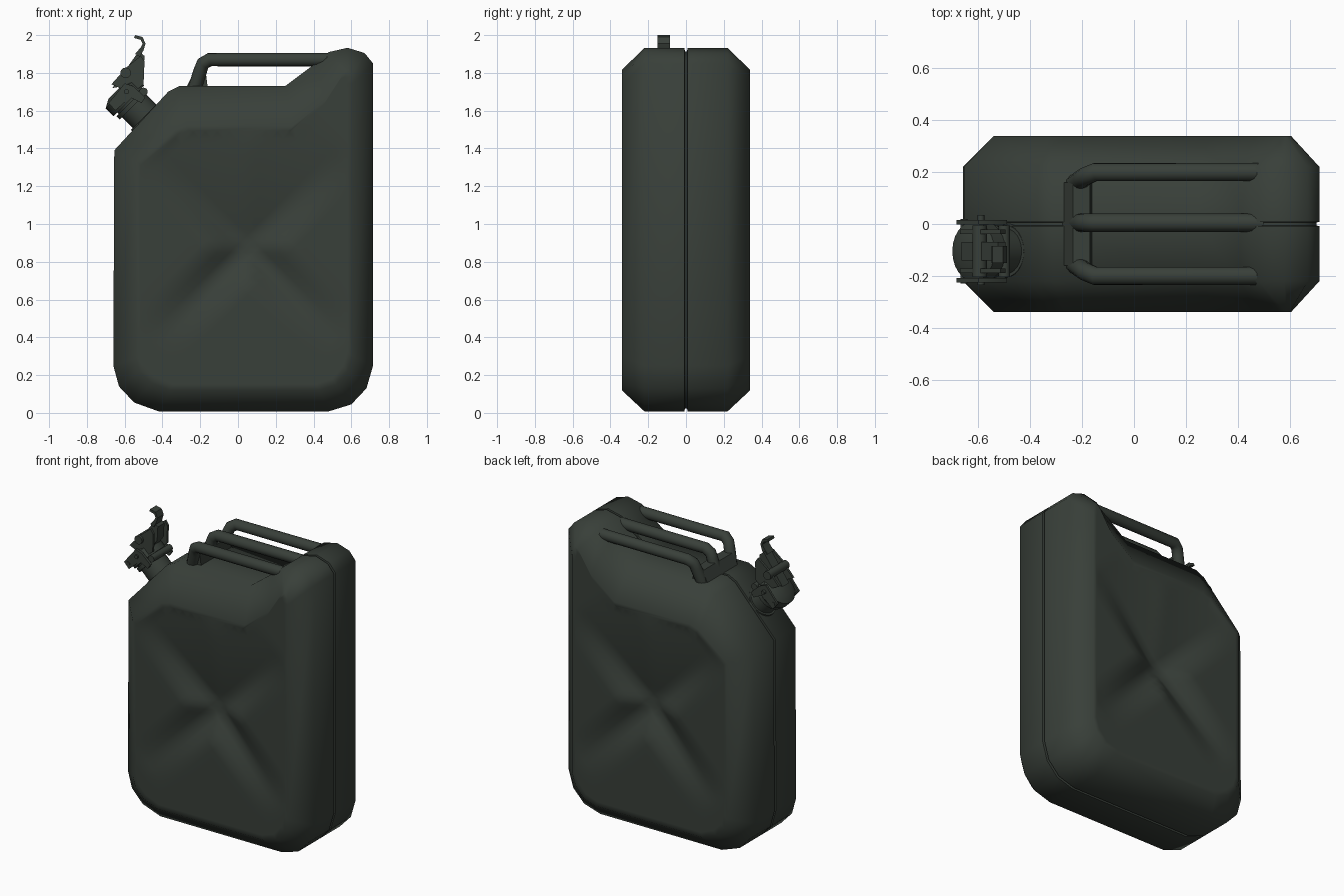
import bpy, bmesh, math
from mathutils import Vector

if "Cube" in bpy.data.objects:
    bpy.data.objects.remove(bpy.data.objects["Cube"])

green = bpy.data.materials.new("dark olive green")
green.diffuse_color = (0.040, 0.050, 0.041, 1)
green.use_nodes = True
green.node_tree.nodes["Principled BSDF"].inputs["Base Color"].default_value = green.diffuse_color


def finish(name, bm, angle=60):
    bmesh.ops.recalc_face_normals(bm, faces=bm.faces)
    me = bpy.data.meshes.new(name)
    bm.to_mesh(me)
    bm.free()
    me.materials.append(green)
    ob = bpy.data.objects.new(name, me)
    bpy.context.collection.objects.link(ob)
    bpy.ops.object.select_all(action='DESELECT')
    ob.select_set(True)
    bpy.context.view_layer.objects.active = ob
    bpy.ops.object.shade_smooth_by_angle(angle=math.radians(angle))
    return ob


def rod(name, a, b, r, r2=None, sides=24):
    """Cylinder or cone from a to b."""
    a, b = Vector(a), Vector(b)
    bm = bmesh.new()
    bmesh.ops.create_cone(bm, cap_ends=True, segments=sides, radius1=r,
                          radius2=r if r2 is None else r2, depth=(b - a).length)
    rot = Vector((0, 0, 1)).rotation_difference(b - a)
    for v in bm.verts:
        v.co = rot @ v.co + (a + b) / 2
    return finish(name, bm, 40)


def plate(name, pts, y0, y1):
    """Extrude an x-z profile between two y values."""
    bm = bmesh.new()
    f = bm.faces.new([bm.verts.new((x, y0, z)) for x, z in pts])
    ext = bmesh.ops.extrude_face_region(bm, geom=[f])['geom']
    for v in ext:
        if isinstance(v, bmesh.types.BMVert):
            v.co.y = y1
    return finish(name, bm, 35)


def tube(name, pts, r):
    """Round bent tube along a path."""
    cu = bpy.data.curves.new(name, 'CURVE')
    cu.dimensions = '3D'
    cu.bevel_depth, cu.bevel_resolution, cu.use_fill_caps = r, 4, True
    sp = cu.splines.new('POLY')
    sp.points.add(len(pts) - 1)
    for p, c in zip(sp.points, pts):
        p.co = (*c, 1)
    tmp = bpy.data.objects.new(name + "_path", cu)
    bpy.context.collection.objects.link(tmp)
    bm = bmesh.new()
    bm.from_mesh(tmp.evaluated_get(bpy.context.evaluated_depsgraph_get()).to_mesh())
    bpy.data.objects.remove(tmp)
    return finish(name, bm)


# Can body: outline, chamfered front and back, centre seam
outer = [(-.66, .25), (-.63, .14), (-.55, .055), (-.42, .008), (.48, .008), (.60, .045),
         (.68, .13), (.715, .25), (.715, 1.85), (.67, 1.905), (.58, 1.933), (.48, 1.91),
         (.41, 1.85), (.25, 1.73), (-.31, 1.73), (-.37, 1.70), (-.655, 1.39)]
inner = [(-.54, .29), (-.52, .22), (-.46, .16), (-.36, .12), (.43, .12), (.52, .15),
         (.58, .22), (.605, .30), (.605, 1.74), (.60, 1.78), (.585, 1.815), (.56, 1.80),
         (.47, 1.66), (.29, 1.52), (-.27, 1.52), (-.33, 1.50), (-.54, 1.33)]


def scaled(pts, s):
    return [(.03 + (x - .03) * s, .9 + (z - .9) * s) for x, z in pts]


half = [(.34, scaled(inner, .96)), (.34, inner), (.22, outer), (.008, outer), (.006, scaled(outer, .982))]
bm = bmesh.new()
rings = [[bm.verts.new((x, s * y, z)) for x, z in pts]
         for s, rows in ((-1, half), (1, half[::-1])) for y, pts in rows]
n = len(outer)
for r0, r1 in zip(rings, rings[1:]):
    for i in range(n):
        bm.faces.new((r0[i], r0[(i + 1) % n], r1[(i + 1) % n], r1[i]))
for r in (rings[0], rings[-1]):
    bm.faces.new(r).material_index = 1

# Pressed cross on both big faces: diagonal grid, then push inwards
centre = Vector((.05, 0, .88))
for d in (Vector((1, 0, 1)).normalized(), Vector((1, 0, -1)).normalized()):
    for k in range(-25, 26):
        fs = [f for f in bm.faces if f.material_index == 1]
        geom = fs + list({e for f in fs for e in f.edges}) + list({v for f in fs for v in f.verts})
        bmesh.ops.bisect_plane(bm, geom=geom, dist=1e-5, plane_co=centre + d * k * .045, plane_no=d)
panel = {v for f in bm.faces if f.material_index == 1 for v in f.verts
         if all(g.material_index == 1 for g in v.link_faces)}
for v in panel:
    dx, dz = v.co.x - centre.x, v.co.z - centre.z
    a, b = abs(dx + dz) / 2 ** .5, abs(dx - dz) / 2 ** .5
    w = .38 if dz > abs(dx) + .001 else .14
    depth = max(max(0, 1 - p / .72) * max(0, 1 - q / w) for p, q in ((a, b), (b, a)))
    v.co.y -= math.copysign(.09 * min(depth, .88), v.co.y)
for f in bm.faces:
    f.material_index = 0
finish("can_body", bm)

# Three carrying handles with a shared front foot
for name, y in (("front_handle", -.2), ("middle_handle", .005), ("back_handle", .2)):
    s = -.05 if y > .1 else .05 if y < -.1 else 0
    tube(name, [(-.235, y + s, 1.70), (-.20, y + s * .5, 1.81), (-.185, y + s * .3, 1.85),
                (-.15, y, 1.87), (.50, y, 1.87)], .036)
plate("handle_foot", [(-.275, 1.72), (-.235, 1.80), (-.17, 1.80), (-.16, 1.72)], -.16, .16)

# Pouring neck and cap, tilted to the upper left
Y = -.105
ax = Vector((-.7071, 0, .7071))
base = Vector((-.46, Y, 1.535))


def on(t):
    return base + ax * t


rod("neck_collar", on(-.04), on(.05), .125, .10)
rod("neck", on(0), on(.19), .088)
rod("neck_ring", on(.13), on(.155), .105)
rod("cap", on(.165), on(.225), .115)
rod("cap_top", on(.225), on(.25), .115, .07)

# Locking lever with curled tip
plate("lever", [(-.665, 1.72), (-.60, 1.81), (-.525, 1.915), (-.495, 1.89), (-.50, 1.80),
                (-.54, 1.74)], Y - .035, Y + .035)
plate("lever_tip", [(-.545, 1.90), (-.515, 1.935), (-.505, 1.955), (-.515, 1.975), (-.55, 1.985),
                    (-.545, 2.0), (-.505, 1.99), (-.49, 1.955), (-.50, 1.92), (-.52, 1.885)],
      Y - .045, Y + .02)
for name, s in (("front", -1), ("back", 1)):
    y = Y + s * .075
    plate(name + "_lever_cheek", [(-.67, 1.74), (-.59, 1.83), (-.515, 1.89), (-.495, 1.86),
                                  (-.50, 1.74), (-.56, 1.69)], y - .008, y + .008)
    y = Y + s * .112
    plate(name + "_clamp_arm", [(-.65, 1.60), (-.685, 1.64), (-.60, 1.745), (-.555, 1.73),
                                (-.49, 1.67), (-.51, 1.64), (-.57, 1.67)], y - .008, y + .008)
rod("lever_pin", (-.595, Y - .10, 1.80), (-.595, Y + .10, 1.80), .028, sides=16)
rod("hinge_pin", (-.50, Y - .10, 1.70), (-.50, Y + .10, 1.70), .022, sides=16)
rod("clamp_pin", (-.59, Y - .13, 1.70), (-.59, Y + .14, 1.70), .013, sides=12)
rod("lower_pin", (-.655, Y - .125, 1.635), (-.655, Y + .125, 1.635), .014, sides=12)
